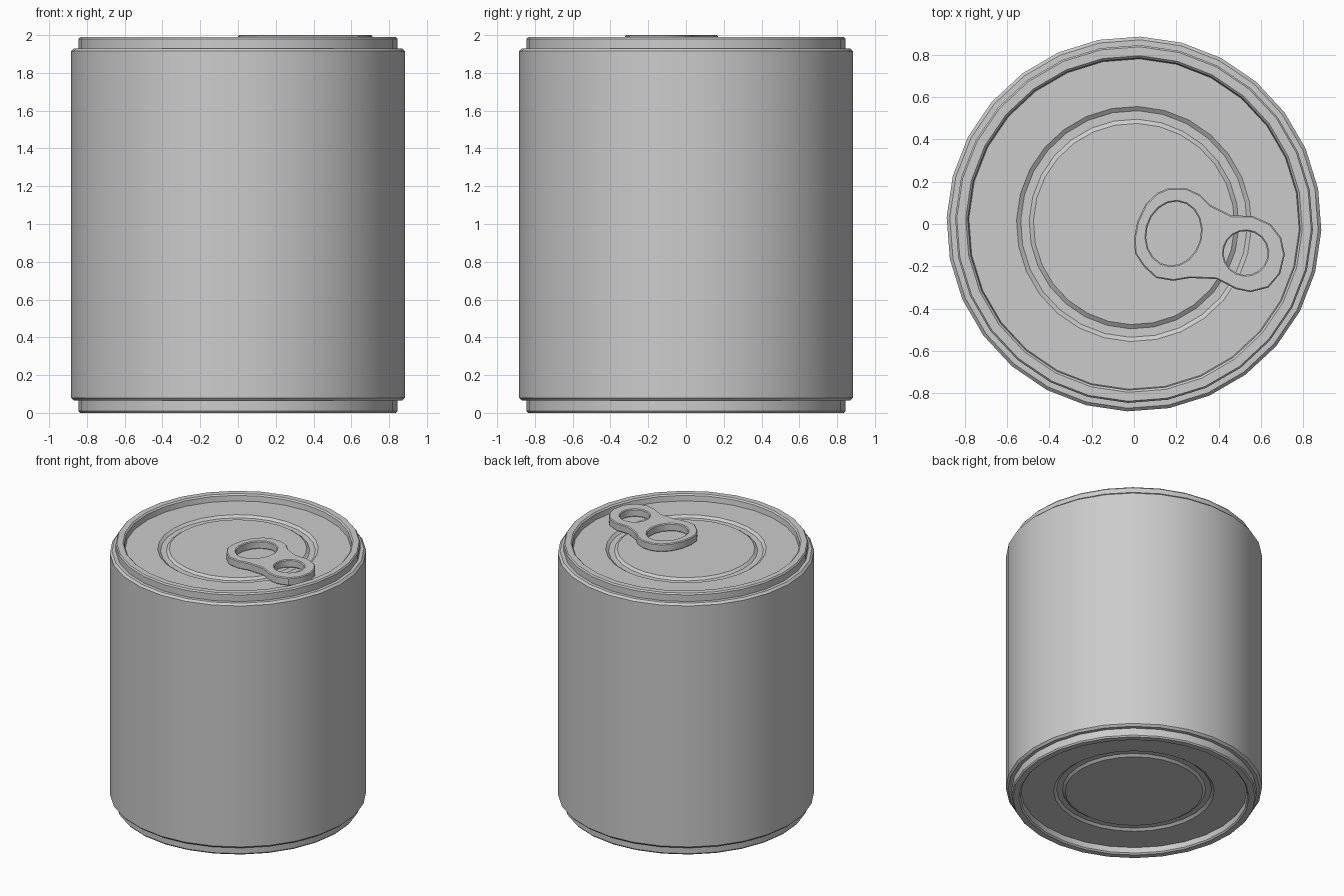
import bpy, bmesh, math
from mathutils import Matrix

SIDES = 28
HEIGHT = 1.99

if "Cube" in bpy.data.objects:
    bpy.data.objects.remove(bpy.data.objects["Cube"], do_unlink=True)

metal = bpy.data.materials.new("grey_metal")
metal.use_nodes = True
grey = (0.6, 0.6, 0.6, 1)
metal.diffuse_color = grey
metal.node_tree.nodes["Principled BSDF"].inputs["Base Color"].default_value = grey


def smooth(obj):
    bpy.ops.object.select_all(action="DESELECT")
    obj.select_set(True)
    bpy.context.view_layer.objects.active = obj
    bpy.ops.object.shade_smooth_by_angle(angle=math.radians(30))


def lathe(name, profile, flip=False):
    """Revolve (radius, height) points, optionally mirrored to the base."""
    bm = bmesh.new()
    verts = [bm.verts.new((r, 0, z)) for r, z in profile]
    edges = [bm.edges.new(pair) for pair in zip(verts, verts[1:])]
    bmesh.ops.spin(bm, geom=verts + edges, cent=(0, 0, 0), axis=(0, 0, 1),
                   angle=math.tau, steps=SIDES, use_duplicate=False)
    bmesh.ops.remove_doubles(bm, verts=bm.verts, dist=0.0005)
    bm.transform(Matrix.Rotation(math.radians(-2), 4, "Z"))
    if flip:
        bm.transform(Matrix.Translation((0, 0, HEIGHT)) @ Matrix.Scale(-1, 4, (0, 0, 1)))
    bmesh.ops.recalc_face_normals(bm, faces=bm.faces)
    # Open shells: make the normals point away from the middle of the can
    probe = max(bm.faces, key=lambda f: f.calc_center_median().xy.length)
    centre = probe.calc_center_median()
    centre.z = 0
    if probe.normal.dot(centre) < 0:
        bmesh.ops.reverse_faces(bm, faces=bm.faces)
    mesh = bpy.data.meshes.new(name)
    bm.to_mesh(mesh)
    bm.free()
    obj = bpy.data.objects.new(name, mesh)
    bpy.context.collection.objects.link(obj)
    mesh.materials.append(metal)
    smooth(obj)


# Side wall with softly bevelled shoulders
lathe("can_wall", [(0.84, 0.065), (0.87, 0.065), (0.885, 0.08),
                   (0.885, 1.915), (0.87, 1.93), (0.84, 1.93)])

# Rim, recessed panel and ring groove, shared by both ends
end_profile = [(0.845, 1.925), (0.845, 1.98), (0.837, 1.99), (0.795, 1.99),
               (0.785, 1.98), (0.78, 1.94), (0.555, 1.94), (0.535, 1.925),
               (0.495, 1.925), (0.475, 1.94), (0, 1.94)]
lathe("lid", end_profile)
lathe("base", end_profile, flip=True)


# Pull tab: outline with two finger holes
def ellipse(cx, cy, rx, ry, tilt, n=18):
    points = []
    for i in range(n):
        a = math.tau * i / n
        x, y = rx * math.cos(a), ry * math.sin(a)
        points.append((cx + x * math.cos(tilt) - y * math.sin(tilt),
                       cy + x * math.sin(tilt) + y * math.cos(tilt)))
    return points


outline = [(0, -0.07), (0.015, 0.01), (0.055, 0.095), (0.11, 0.147), (0.165, 0.17),
           (0.245, 0.17), (0.31, 0.14), (0.36, 0.09), (0.46, 0.04), (0.56, 0.038),
           (0.645, 0), (0.695, -0.065), (0.712, -0.145), (0.69, -0.235),
           (0.635, -0.3), (0.55, -0.322), (0.48, -0.307), (0.39, -0.26),
           (0.265, -0.255), (0.185, -0.268), (0.105, -0.255), (0.045, -0.2),
           (0.005, -0.14)]
tilt = math.radians(-15)
loops = [outline, ellipse(0.187, -0.045, 0.128, 0.153, tilt),
         ellipse(0.527, -0.137, 0.104, 0.104, tilt)]

BEVEL = 0.006
curve = bpy.data.curves.new("pull_tab", "CURVE")
curve.dimensions = "2D"
curve.fill_mode = "BOTH"
curve.extrude = 0.03 - BEVEL
curve.bevel_depth = BEVEL
curve.bevel_resolution = 0
curve.offset = -BEVEL
for loop in loops:
    spline = curve.splines.new("POLY")
    spline.points.add(len(loop) - 1)
    for point, (x, y) in zip(spline.points, loop):
        point.co = (x, y, 0, 1)
    spline.use_cyclic_u = True
curve.materials.append(metal)
tab = bpy.data.objects.new("pull_tab", curve)
tab.location.z = 1.97
bpy.context.collection.objects.link(tab)
bpy.ops.object.select_all(action="DESELECT")
tab.select_set(True)
bpy.context.view_layer.objects.active = tab
bpy.ops.object.convert(target="MESH")
smooth(bpy.context.object)
